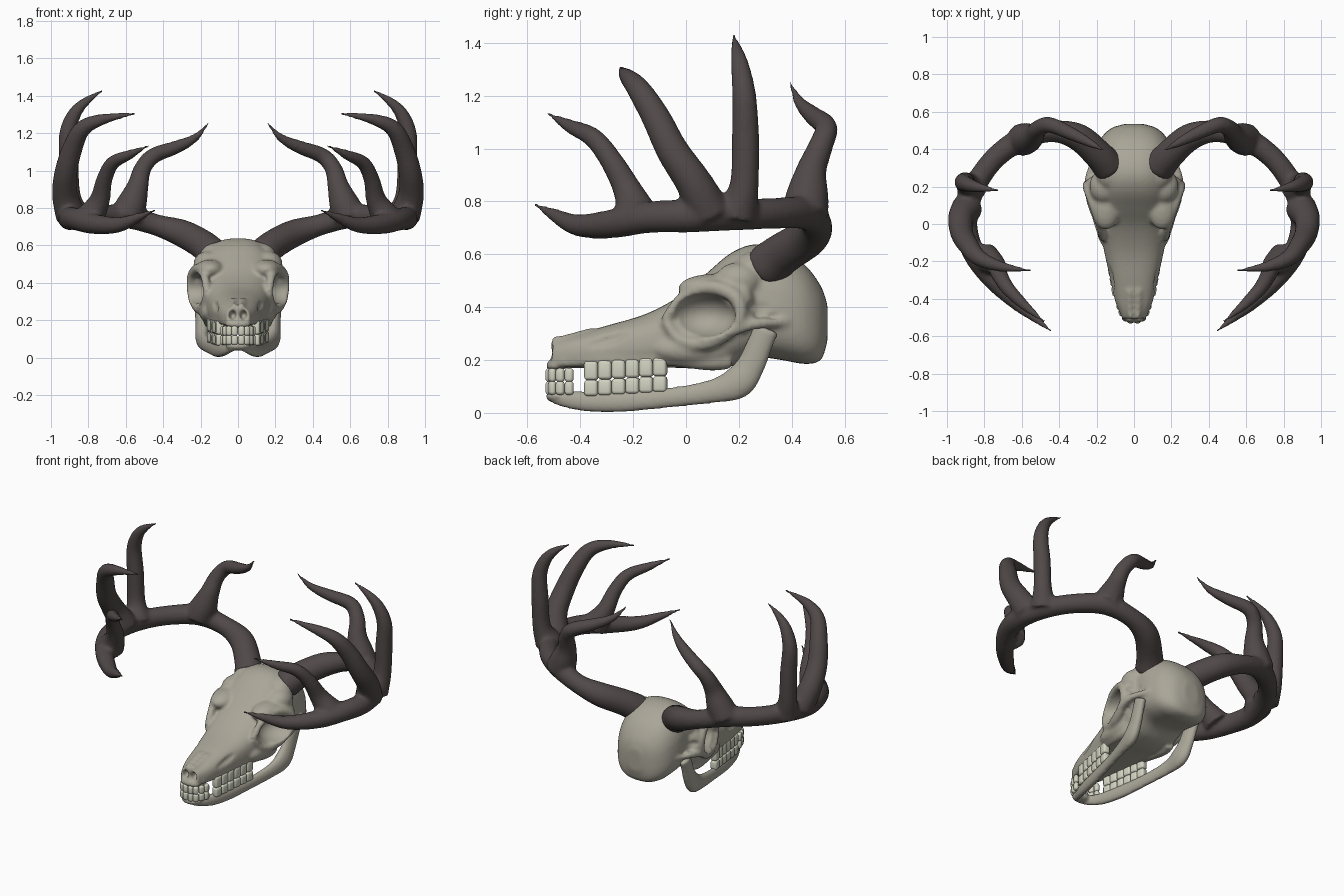
import bpy
import bmesh
import math
from mathutils import Matrix, Vector

old = bpy.data.objects.get("Cube")
if old:
    bpy.data.objects.remove(old, do_unlink=True)


def material(name, color):
    mat = bpy.data.materials.new(name)
    mat.use_nodes = True
    mat.diffuse_color = (*color, 1)
    shader = next(n for n in mat.node_tree.nodes if n.type == 'BSDF_PRINCIPLED')
    shader.inputs["Base Color"].default_value = (*color, 1)
    shader.inputs["Roughness"].default_value = .7
    return mat


BONE = material("weathered bone", (.40, .38, .315))
TOOTH = material("pale tooth", (.64, .65, .53))
ANTLER = material("dark antler", (.082, .066, .066))


def skin(bm, rings):
    """Join rings of points into a closed, capped skin."""
    rows = [[bm.verts.new(p) for p in ring] for ring in rings]
    count = len(rows[0])
    for a, b in zip(rows, rows[1:]):
        for i in range(count):
            j = (i + 1) % count
            bm.faces.new((a[i], a[j], b[j], b[i]))
    bm.faces.new(rows[0])
    bm.faces.new(rows[-1])


def smooth_path(points, steps=6):
    """Catmull-Rom interpolation of position and radius together."""
    p = [Vector(q) for q in points]
    p = [p[0] * 2 - p[1]] + p + [p[-1] * 2 - p[-2]]
    out = []
    for a, b, c, d in zip(p, p[1:], p[2:], p[3:]):
        for k in range(steps):
            t = k / steps
            out.append((b * 2 + (c - a) * t + (a * 2 - b * 5 + c * 4 - d) * t * t
                        + (b * 3 - a - c * 3 + d) * t ** 3) / 2)
    return out + [p[-2]]


def tube(bm, points, side=1, flat=1):
    """Tapered tube through (x, y, z, radius) points; flat squashes it sideways."""
    path = smooth_path([(x * side, y, z, r) for x, y, z, r in points])
    axis = Vector((1, 0, 0))
    rings = []
    for i, point in enumerate(path):
        ahead = path[min(i + 1, len(path) - 1)]
        behind = path[max(i - 1, 0)]
        tangent = (ahead - behind).to_3d().normalized()
        axis = (axis - tangent * axis.dot(tangent)).normalized()
        other = tangent.cross(axis)
        radius = max(point.w, .009)
        angles = [math.tau * k / 16 for k in range(16)]
        rings.append([point.to_3d() + radius * (axis * flat * math.cos(a) + other * math.sin(a))
                      for a in angles])
    skin(bm, rings)


def ellipsoid(bm, center, radii, side=1):
    x, y, z = center
    bmesh.ops.create_uvsphere(bm, u_segments=32, v_segments=20, radius=1,
                              matrix=Matrix.LocRotScale(Vector((x * side, y, z)), None, Vector(radii)))


def make_object(name, bm, mat):
    bmesh.ops.recalc_face_normals(bm, faces=bm.faces)
    mesh = bpy.data.meshes.new(name)
    bm.to_mesh(mesh)
    bm.free()
    obj = bpy.data.objects.new(name, mesh)
    bpy.context.scene.collection.objects.link(obj)
    mesh.materials.append(mat)
    mesh.shade_smooth()
    return obj


def fuse(obj, voxel, passes, mat, cutter=None):
    """Melt overlapping pieces into one surface, carve it and soften it."""
    def remesh():
        mod = obj.modifiers.new("fuse", 'REMESH')
        mod.mode = 'VOXEL'
        mod.voxel_size = voxel
    remesh()
    if cutter:
        cut = obj.modifiers.new("carve", 'BOOLEAN')
        cut.object = cutter
        cut.operation = 'DIFFERENCE'
        cut.solver = 'EXACT'
        remesh()
    soft = obj.modifiers.new("soften", 'SMOOTH')
    soft.factor = .5
    soft.iterations = passes
    graph = bpy.context.evaluated_depsgraph_get()
    mesh = bpy.data.meshes.new_from_object(obj.evaluated_get(graph))
    obj.modifiers.clear()
    obj.data = mesh
    mesh.materials.clear()
    mesh.materials.append(mat)
    mesh.shade_smooth()
    if cutter:
        bpy.data.objects.remove(cutter, do_unlink=True)


# Antlers: main beam, then four tines from rear to front
beam = [(.13, .3, .55, .088), (.19, .37, .605, .08), (.3, .465, .665, .074), (.44, .495, .71, .058),
        (.6, .455, .755, .063), (.75, .345, .755, .059), (.855, .19, .75, .06), (.9, .02, .745, .063),
        (.865, -.14, .74, .06), (.77, -.28, .715, .055), (.64, -.41, .71, .042),
        (.52, -.51, .755, .023), (.44, -.575, .79, .005)]
tines = [
    [(.6, .45, .75, .09), (.565, .46, .83, .08), (.535, .475, .92, .058), (.51, .51, 1.01, .047),
     (.45, .53, 1.08, .043), (.33, .48, 1.125, .036), (.23, .43, 1.175, .023), (.155, .39, 1.255, .005)],
    [(.865, .19, .75, .085), (.895, .22, .86, .056), (.905, .225, 1.05, .052), (.91, .22, 1.2, .046),
     (.87, .205, 1.31, .036), (.8, .19, 1.38, .022), (.72, .18, 1.43, .005)],
    [(.89, .09, .75, .085), (.925, .03, .87, .07), (.92, -.05, .99, .062), (.885, -.115, 1.12, .055),
     (.83, -.18, 1.225, .045), (.72, -.225, 1.275, .03), (.55, -.25, 1.305, .006)],
    [(.8, -.18, .735, .085), (.74, -.22, .84, .056), (.715, -.28, .95, .044), (.67, -.35, 1.04, .038),
     (.58, -.44, 1.085, .027), (.475, -.525, 1.135, .005)],
]
for label, side in (("left", 1), ("right", -1)):
    bm = bmesh.new()
    for branch in [beam] + tines:
        tube(bm, branch, side)
    fuse(make_object(label + "_antler", bm, ANTLER), .011, 9, ANTLER)

# Skull body: sections of (y, half width, top, bottom) from snout to nape
sections = [(-.51, .06, .268, .17), (-.42, .098, .295, .17), (-.3, .125, .33, .17),
            (-.15, .158, .375, .172), (-.02, .182, .445, .17), (.08, .2, .53, .165),
            (.17, .208, .605, .175), (.26, .205, .638, .21), (.36, .205, .62, .2),
            (.45, .18, .56, .185), (.51, .125, .48, .2), (.535, .05, .41, .27)]


def rounded(value, power=.75):
    return math.copysign(abs(value) ** power, value)


rings = []
for y, half, top, bottom in smooth_path(sections, 4):
    angles = [math.tau * k / 40 for k in range(40)]
    rings.append([(half * rounded(math.cos(a)) * (1 - .1 * math.sin(a)), y,
                   (top + bottom) / 2 + (top - bottom) / 2 * rounded(math.sin(a))) for a in angles])
bm = bmesh.new()
skin(bm, rings)
ellipsoid(bm, (0, -.495, .178), (.07, .036, .022))
holes = bmesh.new()
for side in (1, -1):
    # eye socket rim, cheek arch, gum ridge and nasal bone
    tube(bm, [(.165, -.08, .35, .02), (.18, -.01, .435, .024), (.21, .09, .475, .028),
              (.243, .19, .435, .03), (.245, .195, .34, .026), (.215, .09, .265, .026),
              (.185, -.02, .275, .022), (.165, -.08, .35, .02)], side)
    tube(bm, [(.19, .02, .25, .025), (.235, .14, .3, .026), (.24, .25, .335, .022),
              (.19, .38, .345, .02)], side)
    tube(bm, [(.06, -.47, .19, .02), (.1, -.32, .2, .022), (.135, -.1, .205, .025),
              (.15, .08, .195, .035), (.14, .17, .195, .03)], side)
    tube(bm, [(.022, -.35, .3, .025), (.022, -.45, .28, .018), (.018, -.505, .274, .014)], side)
    # cheek, brow, rear socket wall and antler pedicle
    ellipsoid(bm, (.155, .03, .24), (.05, .15, .055), side)
    ellipsoid(bm, (.15, .1, .47), (.08, .13, .055), side)
    ellipsoid(bm, (.16, .2, .5), (.078, .09, .07), side)
    ellipsoid(bm, (.2, .215, .4), (.06, .045, .1), side)
    ellipsoid(bm, (.125, .28, .545), (.08, .1, .07), side)
    # hollows: eye socket, snout slit, nostril, temple and ear
    ellipsoid(holes, (.26, .06, .37), (.13, .128, .086), side)
    tube(holes, [(.112, -.37, .255, .012), (.137, -.28, .285, .027), (.155, -.19, .318, .014)], side)
    ellipsoid(holes, (.029, -.525, .228), (.021, .075, .028), side)
    ellipsoid(holes, (.26, .29, .4), (.06, .06, .04), side)
    ellipsoid(holes, (.22, .33, .365), (.05, .028, .012), side)
cutter = make_object("skull_cutter", holes, BONE)
cutter.hide_render = True
fuse(make_object("skull", bm, BONE), .009, 4, BONE, cutter)

# Lower jaw: two branches meeting at the chin
bm = bmesh.new()
ellipsoid(bm, (0, -.485, .062), (.065, .045, .025))
for side in (1, -1):
    tube(bm, [(.03, -.5, .06, .027), (.075, -.4, .045, .037), (.11, -.26, .043, .041),
              (.15, -.06, .058, .038), (.18, .1, .082, .045), (.19, .195, .115, .062),
              (.195, .245, .18, .054), (.2, .275, .25, .05), (.205, .305, .32, .048)], side, .6)
fuse(make_object("lower_jaw", bm, BONE), .009, 3, BONE)


# Teeth: rounded blocks for the cheek rows and the front arch
def tooth(bm, x, y, z, size, turn):
    block = bmesh.ops.create_cube(bm, size=1, matrix=Matrix.LocRotScale(
        Vector((x, y, z)), Matrix.Rotation(turn, 3, 'Z'), Vector(size)))
    edges = {e for v in block["verts"] for e in v.link_edges}
    bmesh.ops.bevel(bm, geom=list(edges), offset=.012, segments=3, profile=.5, affect='EDGES')


front_arch = [(.018, -.518, 0), (.048, -.506, .5), (.068, -.476, 1.1), (.08, -.442, 1.3)]
for label, cheek_z, cheek_height, front_z in (("upper", .16, .072, .143), ("lower", .094, .06, .094)):
    bm = bmesh.new()
    for side in (1, -1):
        for i in range(6):
            tooth(bm, side * (.098 + .009 * i), -.358 + .052 * i, cheek_z + .003 * i,
                  (.042, .052, cheek_height), -side * .17)
        for x, y, turn in front_arch:
            tooth(bm, side * x, y, front_z, (.034, .027, .052), side * turn)
    make_object(label + "_teeth", bm, TOOTH)
